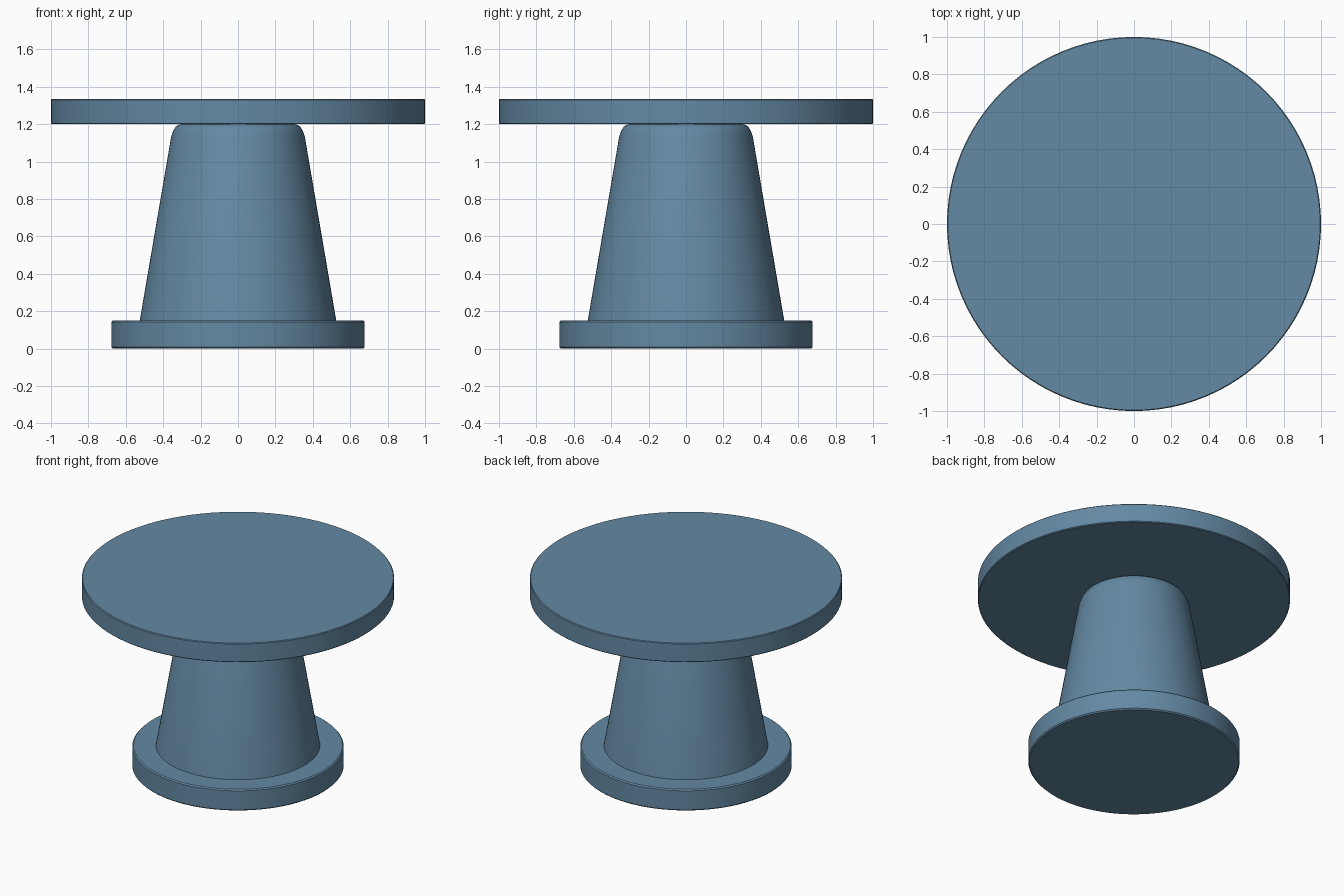
import bpy
import bmesh
import math

cube = bpy.data.objects.get("Cube")
if cube:
    bpy.data.objects.remove(cube, do_unlink=True)

SIDES = 96

# Single slate blue finish
blue = bpy.data.materials.new("slate_blue")
blue.use_nodes = True
colour = (0.127, 0.25, 0.367, 1)
blue.diffuse_color = colour
blue.node_tree.nodes["Principled BSDF"].inputs["Base Color"].default_value = colour


def lathe(name, profile):
    """Stack rings of (radius, height), bottom to top, into a capped solid."""
    bm = bmesh.new()
    rings = []
    for r, z in profile:
        rings.append([bm.verts.new((r * math.cos(math.tau * i / SIDES),
                                    r * math.sin(math.tau * i / SIDES), z))
                      for i in range(SIDES)])
    for low, high in zip(rings, rings[1:]):
        for i in range(SIDES):
            j = (i + 1) % SIDES
            bm.faces.new((low[i], low[j], high[j], high[i]))
    bm.faces.new(rings[0][::-1])
    bm.faces.new(rings[-1])
    mesh = bpy.data.meshes.new(name)
    bm.to_mesh(mesh)
    bm.free()
    mesh.materials.append(blue)
    obj = bpy.data.objects.new(name, mesh)
    bpy.context.collection.objects.link(obj)
    bpy.ops.object.select_all(action="DESELECT")
    obj.select_set(True)
    bpy.context.view_layer.objects.active = obj
    bpy.ops.object.shade_smooth_by_angle(angle=math.radians(40))
    return obj


def disc(name, radius, bottom, top, edge):
    """Round slab with a slightly eased rim."""
    return lathe(name, [(radius - edge, bottom), (radius, bottom + edge),
                        (radius, top - edge), (radius - edge, top)])


# Foot, tapered column with a rounded shoulder, and round top
disc("base_plate", 0.677, 0.0, 0.15, 0.008)
lathe("tapered_column", [(0.527, 0.14), (0.357, 1.135), (0.346, 1.165),
                         (0.333, 1.187), (0.315, 1.198), (0.285, 1.203)])
disc("table_top", 1.0, 1.2, 1.335, 0.005)
